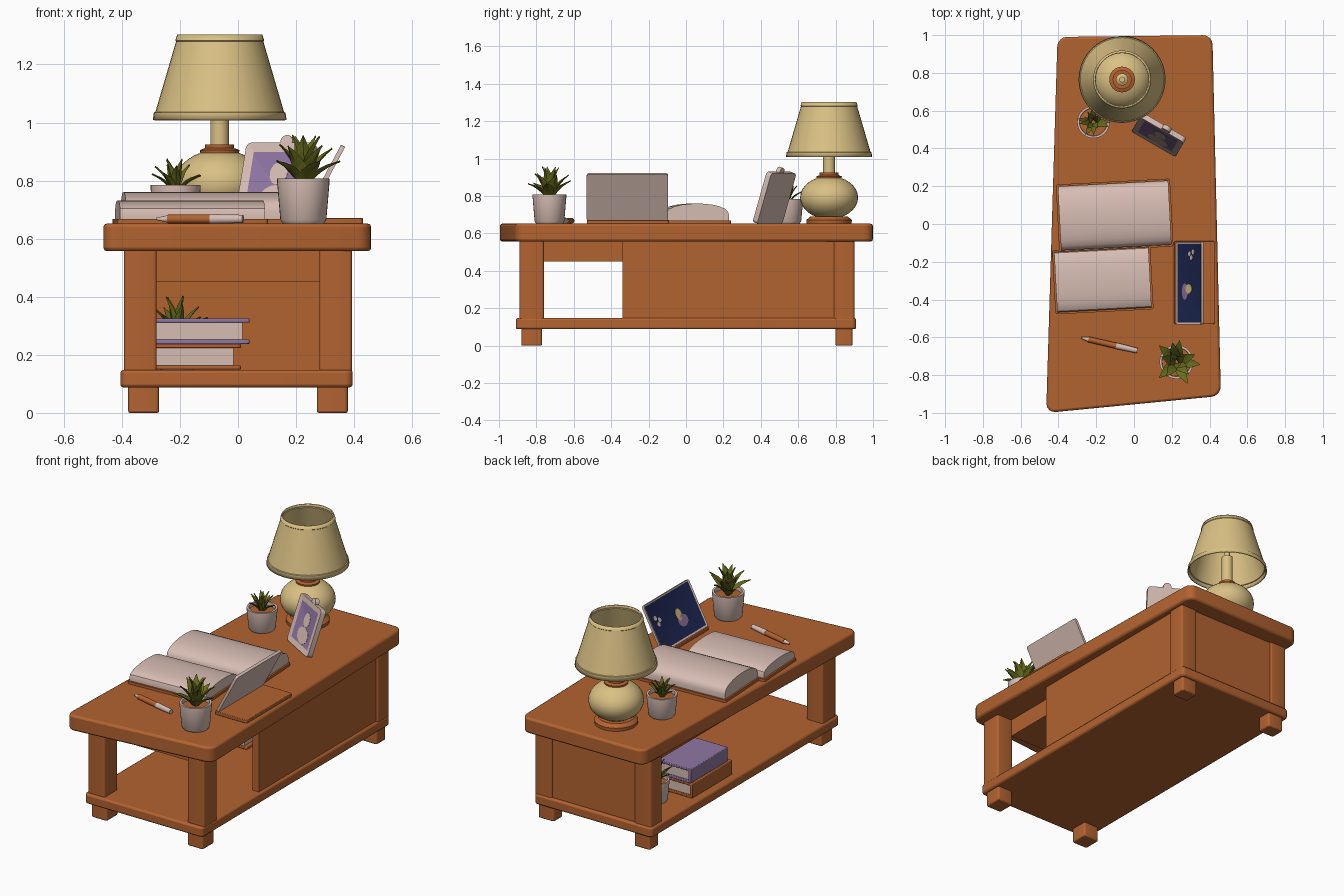
import bpy, bmesh, math, random
from mathutils import Matrix, Vector

random.seed(4)
if "Cube" in bpy.data.objects:
    bpy.data.objects.remove(bpy.data.objects["Cube"], do_unlink=True)


def material(name, *rgb):
    m = bpy.data.materials.new(name)
    m.use_nodes = True
    m.diffuse_color = (*rgb, 1)
    bsdf = m.node_tree.nodes["Principled BSDF"]
    bsdf.inputs["Base Color"].default_value = (*rgb, 1)
    bsdf.inputs["Roughness"].default_value = 0.8
    return m


WOOD = material("warm wood", 0.45, 0.125, 0.03)
CREAM = material("cream", 0.70, 0.53, 0.23)
PALE = material("pale pink white", 0.68, 0.51, 0.45)
PURPLE = material("soft purple", 0.28, 0.18, 0.37)
LEAF = material("olive leaf", 0.14, 0.15, 0.012)
NAVY = material("navy", 0.012, 0.02, 0.085)


def finish(name, bm, mats, matrix=None, bevel=0, angle=35):
    bmesh.ops.recalc_face_normals(bm, faces=bm.faces)
    me = bpy.data.meshes.new(name)
    bm.to_mesh(me)
    bm.free()
    ob = bpy.data.objects.new(name, me)
    bpy.context.collection.objects.link(ob)
    for m in mats:
        me.materials.append(m)
    if matrix is not None:
        ob.matrix_world = matrix
    bpy.ops.object.select_all(action="DESELECT")
    ob.select_set(True)
    bpy.context.view_layer.objects.active = ob
    bpy.ops.object.shade_smooth_by_angle(angle=math.radians(angle))
    if bevel:
        mod = ob.modifiers.new("soft edges", "BEVEL")
        mod.width, mod.segments, mod.limit_method = bevel, 2, "ANGLE"
    return ob


def prism(name, pts, z0, z1, mats, corner=0, bevel=0, inset=0, matrix=None):
    """Outline raised from z0 to z1, with rounded corners and an optional sunken top."""
    bm = bmesh.new()
    base = bm.faces.new([bm.verts.new((x, y, z0)) for x, y in pts])
    geo = bmesh.ops.extrude_face_region(bm, geom=[base])["geom"]
    for v in geo:
        if isinstance(v, bmesh.types.BMVert):
            v.co.z = z1
    if corner:
        posts = [e for e in bm.edges if abs(e.verts[0].co.z - e.verts[1].co.z) > 1e-6]
        bmesh.ops.bevel(bm, geom=posts, offset=corner, segments=4, profile=0.5, affect="EDGES")
    bmesh.ops.recalc_face_normals(bm, faces=bm.faces)
    if inset:
        top = max(bm.faces, key=lambda f: f.calc_center_median().z)
        bmesh.ops.inset_region(bm, faces=[top], thickness=inset, depth=-0.004)
        top.material_index = 1
    return finish(name, bm, mats, matrix, bevel)


def rect(x0, x1, y0, y1):
    return [(x0, y0), (x1, y0), (x1, y1), (x0, y1)]


def lathe(name, profile, mat, at, thick=0, steps=32, matrix=None):
    bm = bmesh.new()
    vs = [bm.verts.new((r, 0, z)) for r, z in profile]
    es = [bm.edges.new(p) for p in zip(vs, vs[1:])]
    bmesh.ops.spin(bm, geom=vs + es, cent=(0, 0, 0), axis=(0, 0, 1), angle=math.tau, steps=steps)
    bmesh.ops.remove_doubles(bm, verts=bm.verts, dist=1e-5)
    ob = finish(name, bm, [mat], matrix or Matrix.Translation(at))
    if thick:
        mod = ob.modifiers.new("wall", "SOLIDIFY")
        mod.thickness, mod.offset = thick, 0
    return ob


# Table
prism("table_top", [(-0.465, -1), (0.46, -0.91), (0.415, 1), (-0.405, 0.99)],
      0.557, 0.652, [WOOD], 0.05, 0.012)
prism("lower_shelf", rect(-0.405, 0.395, -0.91, 0.91), 0.088, 0.148, [WOOD], 0.025, 0.01)
for side, sx in (("right", -1), ("left", 1)):
    for end, y0, y1 in (("front", -0.89, -0.76), ("back", 0.79, 0.9)):
        xs = sorted((sx * 0.28, sx * 0.393))
        prism(f"{end}_{side}_leg", rect(*xs, y0, y1), 0.14, 0.565, [WOOD], 0.012)
        fx = sorted((sx * 0.272, sx * 0.378))
        prism(f"{end}_{side}_foot", rect(*fx, y0 + 0.01, y1 - 0.01), 0, 0.1, [WOOD], 0.012, 0.006)
prism("side_panel", rect(0.335, 0.38, -0.34, 0.88), 0.14, 0.565, [WOOD])
prism("back_panel", rect(-0.38, 0.38, 0.85, 0.89), 0.14, 0.565, [WOOD])
prism("drawer_box", rect(-0.29, 0.29, -0.76, 0.86), 0.45, 0.565, [WOOD])

# Lamp
lamp = (-0.063, 0.765, 0)
lathe("lamp_foot", [(0, 0.65), (0.12, 0.65), (0.122, 0.672), (0.1, 0.69), (0, 0.69)], WOOD, lamp)
ball = [(0.155 * math.sin(a), 0.792 - 0.115 * math.cos(a))
        for a in (math.pi * i / 16 for i in range(17))]
lathe("lamp_body", ball, CREAM, lamp)
lathe("lamp_collar", [(0, 0.89), (0.066, 0.89), (0.068, 0.905), (0.05, 0.912),
                      (0.05, 0.925), (0, 0.925)], WOOD, lamp)
lathe("lamp_neck", [(0, 0.92), (0.032, 0.92), (0.032, 1.1), (0.015, 1.11),
                    (0.015, 1.16), (0, 1.16)], CREAM, lamp)
lathe("lamp_shade", [(0.227, 1.008), (0.224, 1.032), (0.219, 1.034), (0.147, 1.28),
                     (0.15, 1.283), (0.143, 1.302)], CREAM, lamp, 0.007, 40)


# Potted plants
def leaf(bm, turn, lift, length, width, z):
    rows = []
    side = Vector((-math.sin(turn), math.cos(turn), 0))
    r, h = 0.012, z
    n = 6
    for i in range(n + 1):
        t = i / n
        a = lift - 0.6 * t
        w = width * (math.sin(math.pi * t ** 0.8) + 0.12 * (1 - t))
        mid = Vector((r * math.cos(turn), r * math.sin(turn), h))
        up = Vector((-math.sin(a) * math.cos(turn), -math.sin(a) * math.sin(turn), math.cos(a)))
        rows.append([bm.verts.new(p) for p in (mid - side * w + up * w * 0.35, mid - up * 0.003,
                                               mid + side * w + up * w * 0.35, mid + up * 0.003)])
        r += math.cos(a) * length / n
        h += math.sin(a) * length / n
    for a, b in zip(rows, rows[1:]):
        for k in range(4):
            bm.faces.new((a[k], a[(k + 1) % 4], b[(k + 1) % 4], b[k]))


def plant(name, x, y, z, r, height, length, width, count):
    at = (x, y, z)
    lathe(name + "_pot", [(0, 0), (r * 0.78, 0), (r * 0.88, 0.012), (r, height * 0.9), (r, height),
                          (r * 0.86, height), (r * 0.84, height * 0.8)], PALE, at)
    lathe(name + "_soil", [(0, height * 0.88), (r * 0.87, height * 0.85)], WOOD, at)
    bm = bmesh.new()
    for i in range(count):
        ring = i % 3
        turn = math.tau * i / count + random.uniform(-0.2, 0.2)
        leaf(bm, turn, (0.95, 1.25, 1.6)[ring] + random.uniform(-0.1, 0.1),
             length * (0.85 + 0.1 * ring), width, height * 0.85)
    finish(name + "_leaves", bm, [LEAF], Matrix.Translation(at), angle=50)


plant("front_plant", 0.225, -0.73, 0.652, 0.09, 0.155, 0.17, 0.027, 15)
plant("back_plant", -0.215, 0.54, 0.652, 0.086, 0.132, 0.11, 0.015, 13)
plant("shelf_plant", -0.21, 0.59, 0.148, 0.075, 0.13, 0.14, 0.017, 13)

# Open book: arched page blocks on a wooden cover
SIDEWAYS = Matrix(((0, 0, 1, 0), (1, 0, 0, 0), (0, 1, 0, 0), (0, 0, 0, 1)))


def book_half(name, x0, x1, y0, y1, peak, low, tilt):
    mid = Vector(((x0 + x1) / 2, (y0 + y1) / 2, 0))
    place = Matrix.Translation(mid) @ Matrix.Rotation(math.radians(tilt), 4, "Z")
    hx, hy = (x1 - x0) / 2, (y1 - y0) / 2
    prism(name + "_cover", rect(-hx - 0.01, hx + 0.01, -hy - 0.01, hy + 0.01),
          0.651, 0.668, [WOOD], 0.012, matrix=place)
    arch = [(hy * math.cos(a), low + (peak - low) * math.sin(a) ** 0.8)
            for a in (math.pi * i / 12 for i in range(13))]
    prism(name + "_pages", [(-hy, 0.667), (hy, 0.667)] + arch, -hx, hx, [PALE],
          matrix=place @ SIDEWAYS)


book_half("back_book_half", -0.395, 0.19, -0.125, 0.215, 0.76, 0.695, 3)
book_half("front_book_half", -0.415, 0.085, -0.455, -0.135, 0.732, 0.69, 3)


# Closed books on the shelf
def closed_book(name, x0, x1, y0, y1, z0, z1, mat):
    t = 0.014
    prism(name + "_lower_cover", rect(x0, x1, y0, y1), z0, z0 + t, [mat], 0.01, 0.003)
    prism(name + "_upper_cover", rect(x0, x1, y0, y1), z1 - t, z1, [mat], 0.01, 0.003)
    prism(name + "_spine", rect(x0 - 0.004, x0 + t, y0, y1), z0, z1, [mat], 0, 0.004)
    prism(name + "_pages", rect(x0 + t, x1 - 0.025, y0 + 0.012, y1 - 0.012),
          z0 + t, z1 - t, [PALE])


closed_book("lower_book", -0.36, 0.01, 0.07, 0.46, 0.149, 0.237, WOOD)
closed_book("upper_book", -0.35, 0.04, 0.1, 0.46, 0.238, 0.325, PURPLE)


# Leaning picture frame and tablet
def leaning(x, y, z, turn, lean):
    return (Matrix.Translation((x, y, z)) @ Matrix.Rotation(math.radians(turn), 4, "Z")
            @ Matrix.Rotation(math.radians(90 - lean), 4, "X"))


def plate(name, mat, matrix, u, v, ru, rv, z):
    pts = [(u + ru * math.cos(a), v + rv * math.sin(a))
           for a in (math.tau * i / 16 for i in range(16))]
    prism(name, pts, z, z + 0.002, [mat], matrix=matrix)


frame = leaning(0.11, 0.435, 0.655, -30, 18)
prism("picture_frame", rect(-0.135, 0.135, 0, 0.285), -0.015, 0.015, [PALE, PURPLE],
      0.02, inset=0.032, matrix=frame)
plate("portrait_head", PALE, frame, 0.01, 0.175, 0.035, 0.042, 0.0105)
plate("portrait_shoulders", PALE, frame, 0.01, 0.085, 0.062, 0.048, 0.0105)
lathe("frame_knob", [(0, -0.012), (0.024, -0.012), (0.024, 0.012), (0, 0.012)], PALE, None,
      steps=16, matrix=frame @ Matrix.Translation((0.02, 0.29, 0)))

prism("tablet_base", rect(0.212, 0.43, -0.53, -0.09), 0.651, 0.672, [WOOD], 0.012, 0.003)
tablet = leaning(0.228, -0.313, 0.668, -90, 28)
prism("tablet", rect(-0.218, 0.218, 0, 0.285), -0.008, 0.008, [PALE, NAVY],
      0.015, inset=0.01, matrix=tablet)
plate("screen_cloud", PURPLE, tablet, 0.045, 0.1, 0.045, 0.035, 0.004)
plate("screen_moon", CREAM, tablet, 0.03, 0.14, 0.025, 0.035, 0.004)
for i, (u, v) in enumerate(((-0.155, 0.15), (-0.165, 0.19), (-0.135, 0.17))):
    plate(f"screen_star_{i}", PALE, tablet, u, v, 0.013, 0.014, 0.004)

# Pen
pen = (Matrix.Translation((-0.28, -0.602, 0.668)) @ Matrix.Rotation(math.radians(-13), 4, "Z")
       @ Matrix.Rotation(math.radians(90), 4, "Y"))
for part, mat, a, b, r0, r1 in (("pen_tip", PALE, 0, 0.04, 0.004, 0.013),
                                ("pen_barrel", WOOD, 0.04, 0.19, 0.015, 0.016),
                                ("pen_cap", PALE, 0.19, 0.305, 0.017, 0.014)):
    lathe(part, [(0, a), (r0, a), (r1, b), (0, b)], mat, None, steps=12, matrix=pen)
